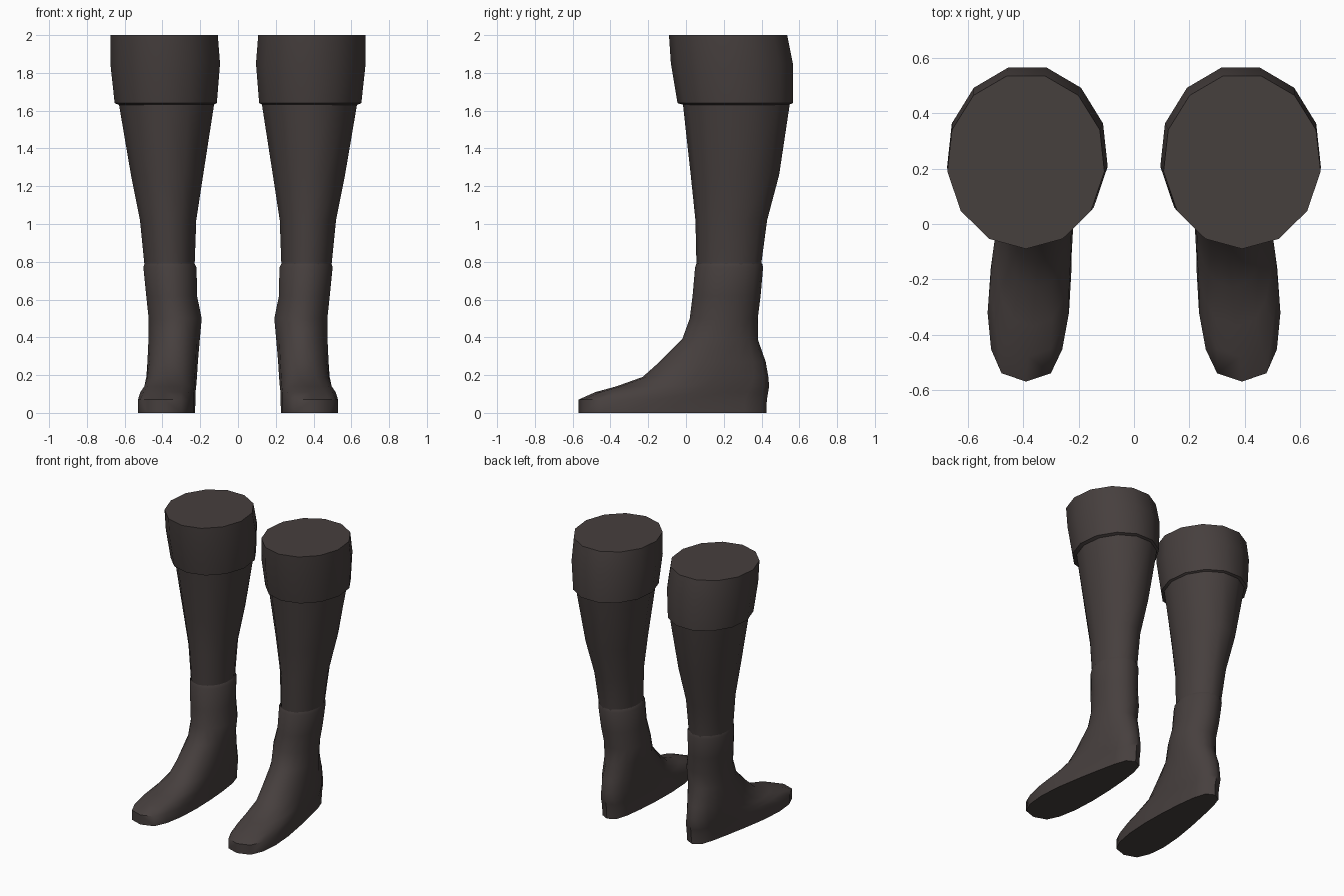
import bpy, bmesh, math

if "Cube" in bpy.data.objects:
    bpy.data.objects.remove(bpy.data.objects["Cube"])

leather = bpy.data.materials.new("dark brown leather")
leather.diffuse_color = (0.062, 0.050, 0.048, 1)
leather.use_nodes = True
leather.node_tree.nodes["Principled BSDF"].inputs["Base Color"].default_value = leather.diffuse_color


def loft(name, sides, rings, cap_top=False, cap_bottom=False):
    """Stack rings (z, y_front, y_back, toe x range, heel x range, bluntness), low to high."""
    bm = bmesh.new()
    loops = []
    for z, y0, y1, tx0, tx1, hx0, hx1, power in rings:
        loop = []
        for i in range(sides):
            a = 2 * math.pi * i / sides
            s, c = math.sin(a), math.cos(a)
            f = (1 + c) / 2
            f = f * f * (3 - 2 * f)                      # 1 at the toe, 0 at the heel
            x0, x1 = hx0 + (tx0 - hx0) * f, hx1 + (tx1 - hx1) * f
            w = math.copysign(abs(s) ** power, s) if abs(s) > 1e-6 else 0
            loop.append(bm.verts.new(((x0 + x1) / 2 + w * (x1 - x0) / 2,
                                      (y0 + y1) / 2 - c * (y1 - y0) / 2, z)))
        loops.append(loop)
    for lo, hi in zip(loops, loops[1:]):
        for i in range(sides):
            j = (i + 1) % sides
            bm.faces.new((lo[i], lo[j], hi[j], hi[i]))
    if cap_top:
        bm.faces.new(loops[-1])
    if cap_bottom:
        bm.faces.new(loops[0][::-1])
    me = bpy.data.meshes.new(name)
    bm.to_mesh(me)
    bm.free()
    me.materials.append(leather)
    ob = bpy.data.objects.new(name, me)
    bpy.context.collection.objects.link(ob)
    # smooth sides with crisp rims
    bpy.ops.object.select_all(action='DESELECT')
    ob.select_set(True)
    bpy.context.view_layer.objects.active = ob
    bpy.ops.object.shade_smooth_by_angle(angle=math.radians(48))
    # second boot of the pair
    ob.modifiers.new("pair", 'MIRROR').use_mirror_merge = False
    return ob


def tube(z, y0, y1, x0, x1):
    return (z, y0, y1, x0, x1, x0, x1, 1.0)


# Folded cuff at the top
loft("boot_cuff", 13, [
    tube(1.63, -0.01, 0.55, 0.13, 0.63),
    tube(1.64, -0.045, 0.575, 0.11, 0.655),
    tube(1.85, -0.08, 0.575, 0.093, 0.678),
    tube(2.00, -0.09, 0.545, 0.105, 0.677),
], cap_top=True)

# Tapering shaft
loft("boot_shaft", 13, [
    tube(0.75, 0.06, 0.40, 0.232, 0.493),
    tube(0.80, 0.055, 0.405, 0.228, 0.498),
    tube(1.02, 0.05, 0.435, 0.220, 0.520),
    tube(1.26, 0.025, 0.50, 0.183, 0.568),
    tube(1.65, -0.018, 0.56, 0.122, 0.635),
])

# Ankle and foot
loft("boot_foot", 18, [
    (0.00, -0.570, 0.425, 0.22, 0.56, 0.235, 0.45, 0.60),
    (0.07, -0.570, 0.428, 0.22, 0.56, 0.232, 0.45, 0.60),
    (0.11, -0.480, 0.435, 0.22, 0.545, 0.230, 0.455, 0.65),
    (0.14, -0.370, 0.440, 0.215, 0.52, 0.228, 0.46, 0.72),
    (0.19, -0.230, 0.436, 0.21, 0.50, 0.225, 0.465, 0.85),
    (0.27, -0.140, 0.422, 0.205, 0.488, 0.220, 0.47, 0.9),
    tube(0.39, -0.02, 0.38, 0.200, 0.476),
    tube(0.50, 0.02, 0.38, 0.190, 0.475),
    tube(0.62, 0.035, 0.395, 0.215, 0.488),
    tube(0.77, 0.048, 0.408, 0.217, 0.503),
    tube(0.79, 0.055, 0.403, 0.228, 0.497),
], cap_bottom=True)
